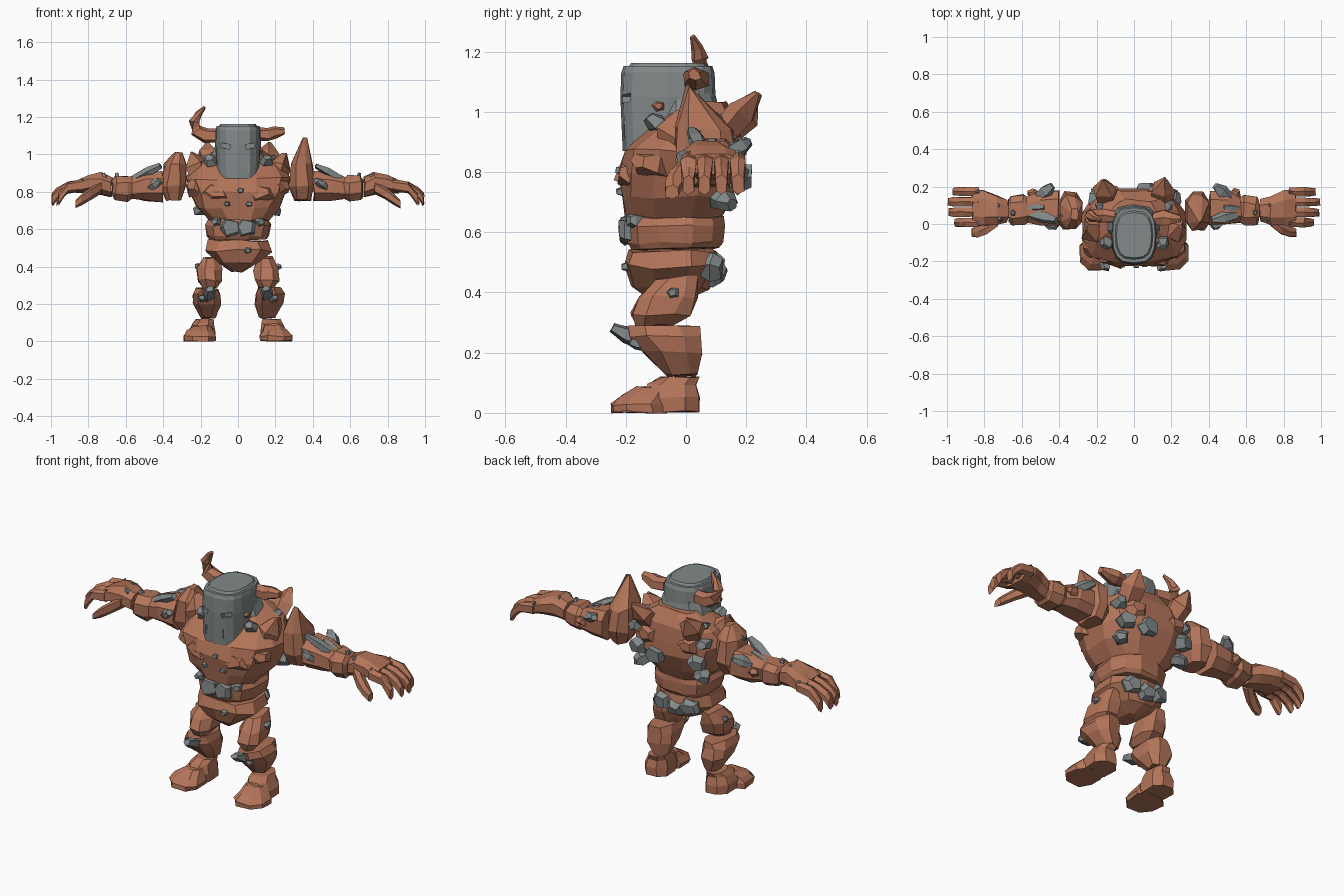
import bpy, bmesh, random
from math import cos, sin, pi, copysign
from mathutils import Vector, Quaternion

if "Cube" in bpy.data.objects:
    bpy.data.objects.remove(bpy.data.objects["Cube"])
random.seed(4)


def material(name, color):
    m = bpy.data.materials.new(name)
    m.use_nodes = True
    m.diffuse_color = color
    bsdf = m.node_tree.nodes["Principled BSDF"]
    bsdf.inputs["Base Color"].default_value = color
    bsdf.inputs["Roughness"].default_value = 0.9
    return m


CLAY = material("red clay", (0.45, 0.175, 0.1, 1))
IRON = material("grey stone", (0.225, 0.25, 0.25, 1))


def finish(name, bm, mat):
    bmesh.ops.recalc_face_normals(bm, faces=bm.faces)
    mesh = bpy.data.meshes.new(name)
    bm.to_mesh(mesh)
    bm.free()
    mesh.materials.append(mat)
    obj = bpy.data.objects.new(name, mesh)
    bpy.context.collection.objects.link(obj)
    return obj


def skin(bm, rows):
    """Bridge equal rows of vertices and cap both ends."""
    n = len(rows[0])
    for low, high in zip(rows, rows[1:]):
        for i in range(n):
            j = (i + 1) % n
            bm.faces.new((low[i], low[j], high[j], high[i]))
    bm.faces.new(rows[0])
    bm.faces.new(rows[-1])


def loft(name, rings, axis="Z", sides=8, mat=CLAY, side=1, rough=0.008, boxy=0.8):
    """Rings are (x, y, z, half width, half height); axis None follows the path."""
    bm = bmesh.new()
    centres = [Vector((r[0] * side, r[1], r[2])) for r in rings]
    rows = []
    for k, ring in enumerate(rings):
        if axis == "Z":
            turn = Quaternion()
        elif axis == "X":
            turn = Vector((1, 0, 0)).to_track_quat("Z", "Y")
        else:
            a, b = centres[max(k - 1, 0)], centres[min(k + 1, len(rings) - 1)]
            turn = (b - a).to_track_quat("Z", "Y")
        row = []
        for i in range(sides):
            t = 2 * pi * (i + 0.5) / sides
            c, s = cos(t), sin(t)
            p = Vector((ring[3] * copysign(abs(c) ** boxy, c), ring[4] * copysign(abs(s) ** boxy, s), 0))
            noise = Vector([random.uniform(-rough, rough) for _ in range(3)])
            row.append(bm.verts.new(centres[k] + turn @ p + noise))
        rows.append(row)
    skin(bm, rows)
    return finish(name, bm, mat)


def shard(name, base, tip, radius, mat=IRON, side=1, blunt=0.6, sides=5, flat=0.8):
    """A stubby stone splinter with a blunt or pointed end."""
    b, t = Vector(base), Vector(tip)
    rings = [(*b.lerp(t, f), radius * w, radius * w * flat)
             for f, w in ((0, 0.85), (0.55, 1), (1, blunt))]
    return loft(name, rings, None, sides, mat, side, radius * 0.12)


# Torso, waist and pelvis
loft("torso", [(0, -.04, .65, .165, .16), (0, -.035, .715, .225, .185), (0, -.02, .8, .265, .205),
               (0, -.015, .87, .285, .2), (0, .025, .955, .24, .15), (0, .05, 1.03, .11, .08)],
     sides=12, rough=.009, boxy=.72)
loft("waist", [(0, -.035, .545, .155, .15), (0, -.035, .565, .168, .16), (0, -.035, .62, .18, .165),
               (0, -.035, .65, .165, .16)], sides=12, rough=.005)
loft("pelvis", [(0, -.06, .375, .035, .06), (0, -.055, .415, .11, .13), (0, -.05, .485, .185, .16),
                (0, -.045, .54, .16, .15)], sides=10)

# Helmet with a long face guard, brow and raised back edge
bm = bmesh.new()
rows = []
for level, scale in ((None, .97), (1.05, 1.02), (1.13, 1), (1.152, .95), (1.152, .84), (1.163, .78)):
    row = []
    for i in range(16):
        t = 2 * pi * i / 16
        c, s = cos(t), sin(t)
        x = .12 * copysign(abs(c) ** .65, c)
        y = .155 * copysign(abs(s) ** .8, s)
        edge = .87 + .12 * min(1, max(0, (y + .1) / .11))
        row.append(bm.verts.new((x * scale, y * scale - .06, level or edge)))
    rows.append(row)
skin(bm, rows)
helmet = finish("helmet", bm, IRON)
loft("neck_guard", [(0, .005, .97, .15, .105), (0, .005, .995, .145, .105), (0, .005, 1.07, .115, .09)],
     sides=10, mat=IRON, rough=.004)


# Eye slits and breathing slots cut into the helmet
def cut(centre, size, tilt=0):
    bm = bmesh.new()
    bmesh.ops.create_cube(bm, size=1)
    turn = Quaternion((0, 1, 0), tilt)
    for v in bm.verts:
        v.co = turn @ Vector([a * b for a, b in zip(v.co, size)]) + Vector(centre)
    cutter = finish("cutter", bm, IRON)
    mod = helmet.modifiers.new("slot", "BOOLEAN")
    mod.operation, mod.object, mod.solver = "DIFFERENCE", cutter, "EXACT"
    bpy.context.view_layer.objects.active = helmet
    bpy.ops.object.modifier_apply(modifier="slot")
    bpy.data.objects.remove(cutter)


for s in (1, -1):
    cut((s * .072, -.205, 1.045), (.06, .04, .026), -s * .2)
    cut((s * .055, -.215, .935), (.012, .03, .05))

# Horns: one whole, one snapped off
loft("right_horn", [(-.1, .04, 1.1, .035, .035), (-.17, .045, 1.1, .04, .04), (-.222, .045, 1.125, .036, .036),
                    (-.232, .045, 1.175, .028, .028), (-.21, .035, 1.215, .02, .02),
                    (-.178, .02, 1.25, .007, .007)], None, 6, rough=.003)
loft("left_horn_stump", [(.1, .03, 1.11, .035, .035), (.16, .035, 1.105, .045, .038),
                         (.2, .03, 1.12, .036, .032), (.245, .03, 1.125, .02, .018)], None, 6, rough=.005)

for s, label in ((1, "left"), (-1, "right")):
    # Legs
    loft(label + "_thigh", [(.15, -.105, .288, .045, .06), (.15, -.085, .325, .07, .1), (.152, -.06, .385, .07, .1),
                            (.145, -.03, .45, .04, .07)], side=s)
    loft(label + "_shin", [(.16, -.015, .125, .044, .052), (.168, -.045, .2, .078, .098), (.17, -.07, .25, .08, .122),
                           (.165, -.075, .285, .062, .122)], side=s)
    # Feet: heel and instep over a broad toe block
    loft(label + "_foot", [(.19, -.045, .004, .072, .095), (.19, -.05, .05, .075, .1), (.185, -.045, .095, .062, .085),
                           (.178, -.02, .12, .05, .068)], side=s, rough=.004)
    loft(label + "_toes", [(.203, -.155, .003, .09, .095), (.203, -.158, .028, .094, .094), (.2, -.14, .055, .075, .078),
                           (.19, -.11, .085, .05, .055)], side=s, rough=.005)
    shard(label + "_knee_spike", (.155, -.14, .235), (.15, -.245, .282), .036, side=s)
    shard(label + "_knee_chip", (.185, -.14, .225), (.195, -.185, .235), .026, side=s)
    shard(label + "_thigh_chip", (.2, -.04, .4), (.23, -.045, .4), .022, side=s)

    # Shoulder, peaked higher on the left
    peak = (.358, .01, 1.085, .005, .008) if s > 0 else (.32, .05, 1.01, .02, .03)
    loft(label + "_shoulder", [(.345, .07, .755, .045, .07), (.342, .07, .83, .07, .11),
                               (.338, .06, .945, .062, .1), peak], side=s)
    shard(label + "_collar", (.19, -.03, .86), (.25, -.01, 1.01), .08, CLAY, s, .2)
    shard(label + "_back_spike", (.14, .12, .92), (.168, .24, 1.06), .068, CLAY, s, .12)
    shard(label + "_upper_stone", (.14, -.07, .93), (.155, -.125, .985), .04, side=s)
    shard(label + "_shoulder_stone", (.35, .05, .92), (.39, .035, .945), .028, side=s)

    # Forearm with cuff
    loft(label + "_forearm", [(.405, .085, .83, .098, .088), (.5, .085, .828, .095, .08), (.57, .078, .82, .072, .062),
                              (.59, .075, .818, .086, .072), (.655, .07, .82, .08, .066),
                              (.67, .07, .82, .062, .05)], "X", 8, side=s, rough=.006)
    shard(label + "_elbow_blade", (.55, .05, .87), (.415, .02, .94), .032, side=s)
    shard(label + "_elbow_plate", (.56, .085, .87), (.48, .09, .905), .022, side=s)
    shard(label + "_elbow_back_spike", (.51, .14, .86), (.435, .205, .9), .036, side=s)
    shard(label + "_elbow_front_spike", (.47, .02, .82), (.42, -.02, .86), .03, side=s)
    shard(label + "_elbow_shell", (.53, .14, .82), (.55, .18, .845), .032, CLAY, s)

    # Hand, four fingers and thumb
    loft(label + "_hand", [(.675, .07, .825, .065, .055), (.73, .072, .843, .082, .062), (.8, .085, .842, .1, .05),
                           (.865, .088, .825, .105, .034)], "X", 8, side=s, rough=.005)
    for k in range(4):
        y = .008 + .055 * k
        reach = (.96, .99, .995, .97)[k]
        loft(f"{label}_finger_{k + 1}", [(.83, y, .835, .027, .032), (.91, y, .822, .027, .03),
                                         (reach - .025, y, .79, .026, .03), (reach, y, .758, .021, .034)],
             "X", 6, side=s, rough=.003)
        shard(f"{label}_knuckle_{k + 1}", (.84 + .02 * (k % 2), y, .83), (.83, y, .868), .014, side=s)
    loft(label + "_thumb", [(.73, .025, .825, .04, .035), (.79, -.02, .79, .038, .034), (.835, -.042, .758, .032, .03),
                            (.868, -.045, .735, .023, .024)], "X", 6, side=s, rough=.003)
    for x, y in ((.71, .03), (.72, .1), (.64, .06)):
        shard(label + "_wrist_chip", (x, y, .86), (x + .01, y, .9), .017, side=s)

    # Belly plates, flank stones, chest facets and back slabs
    shard(label + "_belly_stone", (.045, -.17, .605), (.04, -.217, .61), .056, side=s, blunt=.8, flat=.9)
    shard(label + "_belly_side_stone", (.11, -.15, .64), (.125, -.192, .64), .03, side=s)
    shard(label + "_rear_flank_stone", (.17, .1, .715), (.215, .155, .695), .046, side=s)
    shard(label + "_back_slab", (.16, .11, .8), (.195, .195, .79), .055, side=s, blunt=.75)
    shard(label + "_blade_stone", (.19, .09, .88), (.22, .17, .9), .046, side=s)
    shard(label + "_nape_stone", (.15, .05, .94), (.19, .11, .985), .032, side=s)
    shard(label + "_buttock_stone", (.08, .05, .495), (.09, .118, .48), .06, side=s, blunt=.7)
    shard(label + "_breast_stone", (.055, -.17, .735), (.06, -.23, .735), .023, side=s)
    shard(label + "_chest_facet", (.11, -.14, .785), (.12, -.222, .8), .085, CLAY, s, .6, flat=.6)
    shard(label + "_flank_facet", (.2, -.1, .82), (.25, -.155, .835), .07, CLAY, s, .5)
    shard(label + "_back_facet", (.12, .1, .87), (.13, .195, .88), .075, CLAY, s, .5)

# Single stones along the middle
shard("breast_stone", (.015, -.18, .8), (.015, -.235, .808), .023)
shard("hip_stone", (.05, -.16, .49), (.055, -.215, .485), .022)
shard("spine_slab", (.06, .13, .785), (.06, .218, .78), .062, blunt=.8)
shard("tail_stone", (0, .06, .475), (0, .128, .455), .058, blunt=.7)
shard("helmet_stone", (.1, -.09, 1.02), (.132, -.09, 1.02), .022, CLAY)
